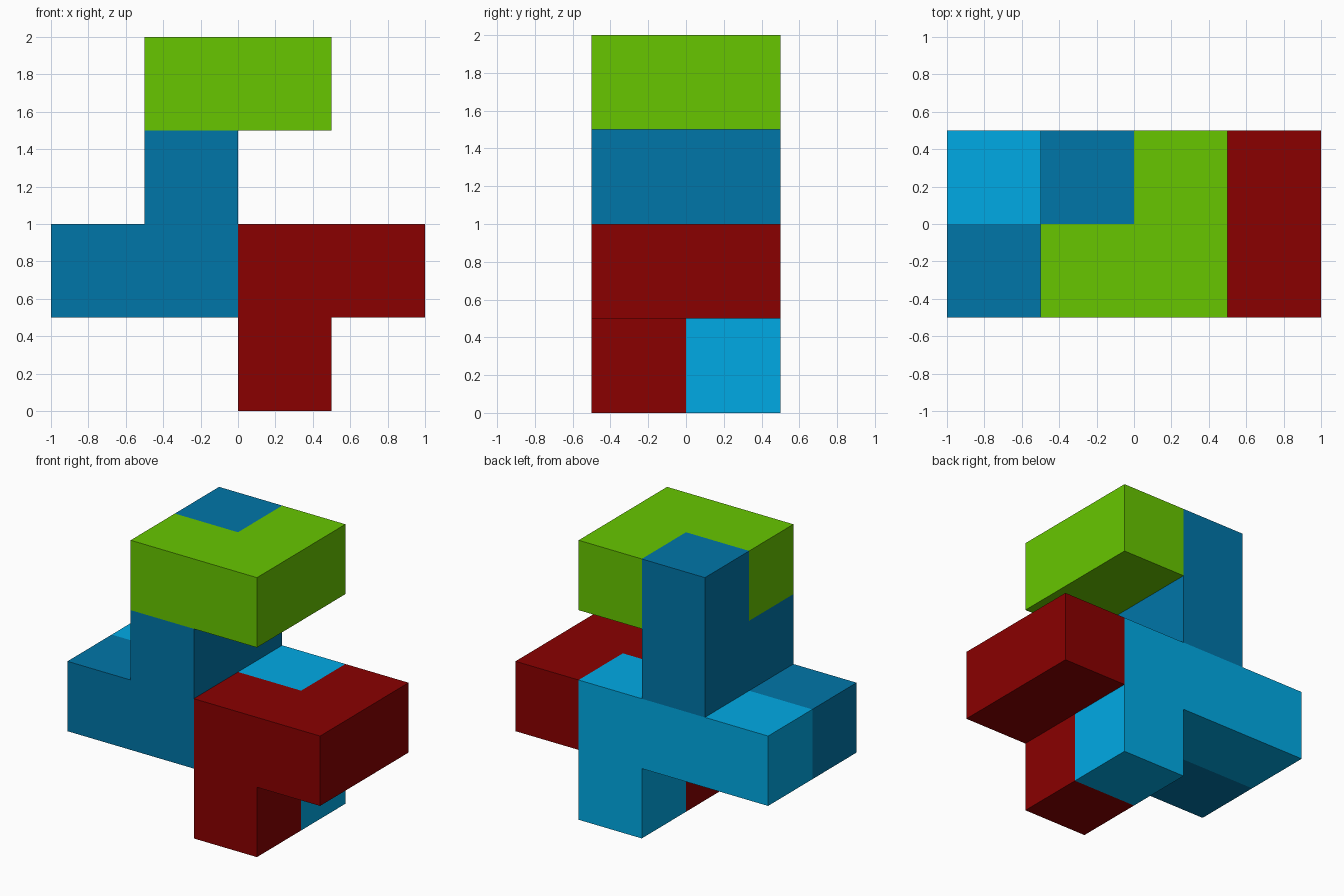
import bpy
import bmesh
from mathutils import Vector

if "Cube" in bpy.data.objects:
    bpy.data.objects.remove(bpy.data.objects["Cube"])

S = 0.5  # edge of one cube cell

# Each piece: colour (sRGB) and its cells as (column, row, layer),
# column from left, row 0 = front / 1 = back, layer from the ground
PIECES = {
    "red_piece": ((138, 0, 0), [(2, 0, 0), (2, 0, 1), (3, 0, 1), (3, 1, 1)]),
    "light_blue_piece": ((0, 170, 229), [(0, 1, 1), (1, 1, 1), (2, 1, 1), (2, 1, 0)]),
    "dark_blue_piece": ((0, 118, 169), [(0, 0, 1), (1, 0, 1), (1, 0, 2), (1, 1, 2), (1, 1, 3)]),
    "green_piece": ((103, 198, 0), [(1, 0, 3), (2, 0, 3), (2, 1, 3)]),
}


def linear(v):
    v /= 255
    return v / 12.92 if v <= 0.04045 else ((v + 0.055) / 1.055) ** 2.4


def build_piece(name, rgb, cells):
    bm = bmesh.new()
    for cell in cells:
        centre = Vector(((cell[0] - 1.5) * S, (cell[1] - 0.5) * S, (cell[2] + 0.5) * S))
        # one quad for every side without a neighbour in the same piece
        for axis in range(3):
            for sign in (-1, 1):
                nb = list(cell)
                nb[axis] += sign
                if tuple(nb) in cells:
                    continue
                n, u, v = Vector(), Vector(), Vector()
                n[axis] = sign * S / 2
                u[(axis + 1) % 3] = S / 2
                v[(axis + 2) % 3] = sign * S / 2
                bm.faces.new([bm.verts.new(centre + n + a * u + b * v)
                              for a, b in ((-1, -1), (1, -1), (1, 1), (-1, 1))])
    # weld the cells and merge flat areas into single faces
    bmesh.ops.remove_doubles(bm, verts=bm.verts, dist=0.001)
    bmesh.ops.dissolve_limit(bm, angle_limit=0.01, verts=bm.verts, edges=bm.edges)
    mesh = bpy.data.meshes.new(name)
    bm.to_mesh(mesh)
    bm.free()
    mat = bpy.data.materials.new(name.replace("_piece", ""))
    mat.diffuse_color = (*[linear(c) for c in rgb], 1)
    mat.use_nodes = True
    mat.node_tree.nodes["Principled BSDF"].inputs["Base Color"].default_value = mat.diffuse_color
    mesh.materials.append(mat)
    bpy.context.collection.objects.link(bpy.data.objects.new(name, mesh))


for piece, (rgb, cells) in PIECES.items():
    build_piece(piece, rgb, cells)
